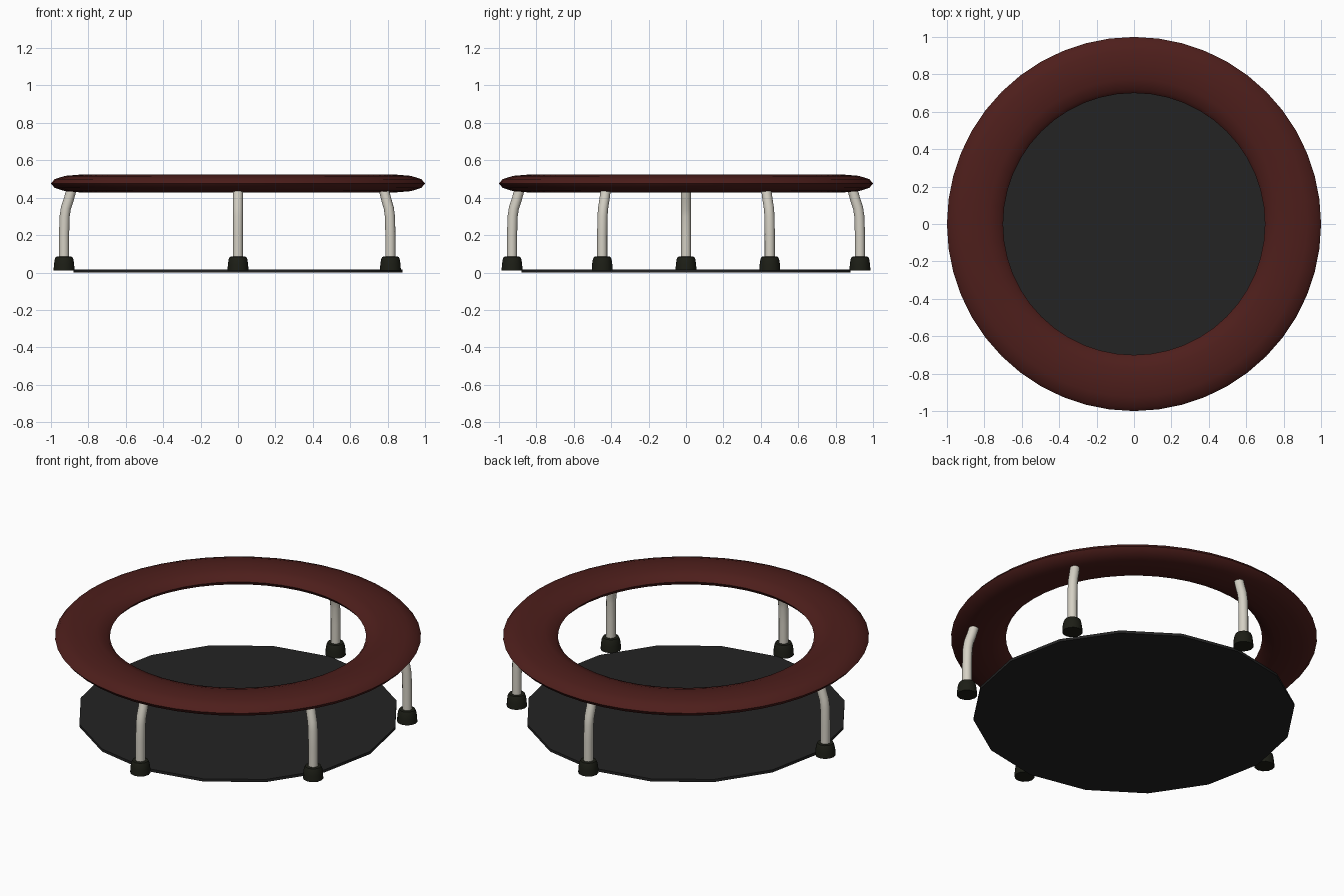
import bpy, bmesh, math
from mathutils import Vector

if "Cube" in bpy.data.objects:
    bpy.data.objects.remove(bpy.data.objects["Cube"])


def material(name, rgb):
    m = bpy.data.materials.new(name)
    m.diffuse_color = (*rgb, 1)
    m.use_nodes = True
    m.node_tree.nodes["Principled BSDF"].inputs["Base Color"].default_value = m.diffuse_color
    return m


RED = material("dark_red", (0.075, 0.013, 0.011))
BLACK = material("mat_black", (0.017, 0.017, 0.017))
STEEL = material("pale_steel", (0.66, 0.63, 0.55))
RUBBER = material("rubber", (0.012, 0.013, 0.008))


def skin(name, rings, mat, close_loop=False, angle=40):
    """Join equal rings of points into a surface; cap the ends unless looped."""
    bm = bmesh.new()
    rows = [[bm.verts.new(p) for p in r] for r in rings]
    n = len(rows[0])
    pairs = list(zip(rows, rows[1:])) + ([(rows[-1], rows[0])] if close_loop else [])
    for a, b in pairs:
        for i in range(n):
            j = (i + 1) % n
            bm.faces.new((a[i], a[j], b[j], b[i]))
    if not close_loop:
        bm.faces.new(rows[0][::-1])
        bm.faces.new(rows[-1])
    bmesh.ops.recalc_face_normals(bm, faces=bm.faces)
    me = bpy.data.meshes.new(name)
    bm.to_mesh(me)
    bm.free()
    me.materials.append(mat)
    ob = bpy.data.objects.new(name, me)
    bpy.context.collection.objects.link(ob)
    bpy.ops.object.select_all(action='DESELECT')
    ob.select_set(True)
    bpy.context.view_layer.objects.active = ob
    bpy.ops.object.shade_smooth_by_angle(angle=math.radians(angle))
    return ob


def circle(r, z, n, cx=0.0):
    return [(cx + r * math.cos(math.tau * i / n), r * math.sin(math.tau * i / n), z)
            for i in range(n)]


# padded ring: flattened oval section swept round the rim
section = [(0.85 + 0.15 * math.cos(math.tau * k / 12),
            0.476 + 0.047 * math.sin(math.tau * k / 12)) for k in range(12)]
skin("padded_ring", [circle(r, z, 48) for r, z in section], RED, True, 80)

# thin sixteen-sided mat close to the floor
skin("mat", [circle(0.88, z, 16) for z in (0.0, 0.016)], BLACK)

# legs: tubes bent inward at the top, each in a rubber foot
LEG_PATH = [(0.93, 0.05), (0.93, 0.2), (0.927, 0.3), (0.92, 0.345), (0.905, 0.39), (0.89, 0.445)]
FOOT = [(0.056, 0.01), (0.054, 0.045), (0.05, 0.07), (0.044, 0.084), (0.027, 0.086)]


def tube(path, radius, n=12):
    rings = []
    for i, (x, z) in enumerate(path):
        a, b = path[max(i - 1, 0)], path[min(i + 1, len(path) - 1)]
        t = Vector((b[0] - a[0], 0, b[1] - a[1])).normalized()
        side = Vector((t.z, 0, -t.x))
        rings.append([Vector((x, 0, z)) + radius * (math.cos(math.tau * k / n) * side
                      + math.sin(math.tau * k / n) * Vector((0, 1, 0))) for k in range(n)])
    return rings


for i, deg in enumerate((-90, -28.8, 28.8, 90, 180), 1):
    leg = skin(f"leg_{i}", tube(LEG_PATH, 0.027), STEEL)
    foot = skin(f"foot_{i}", [circle(r, z, 12, 0.93) for r, z in FOOT], RUBBER)
    for ob in (leg, foot):
        ob.rotation_euler.z = math.radians(deg)
